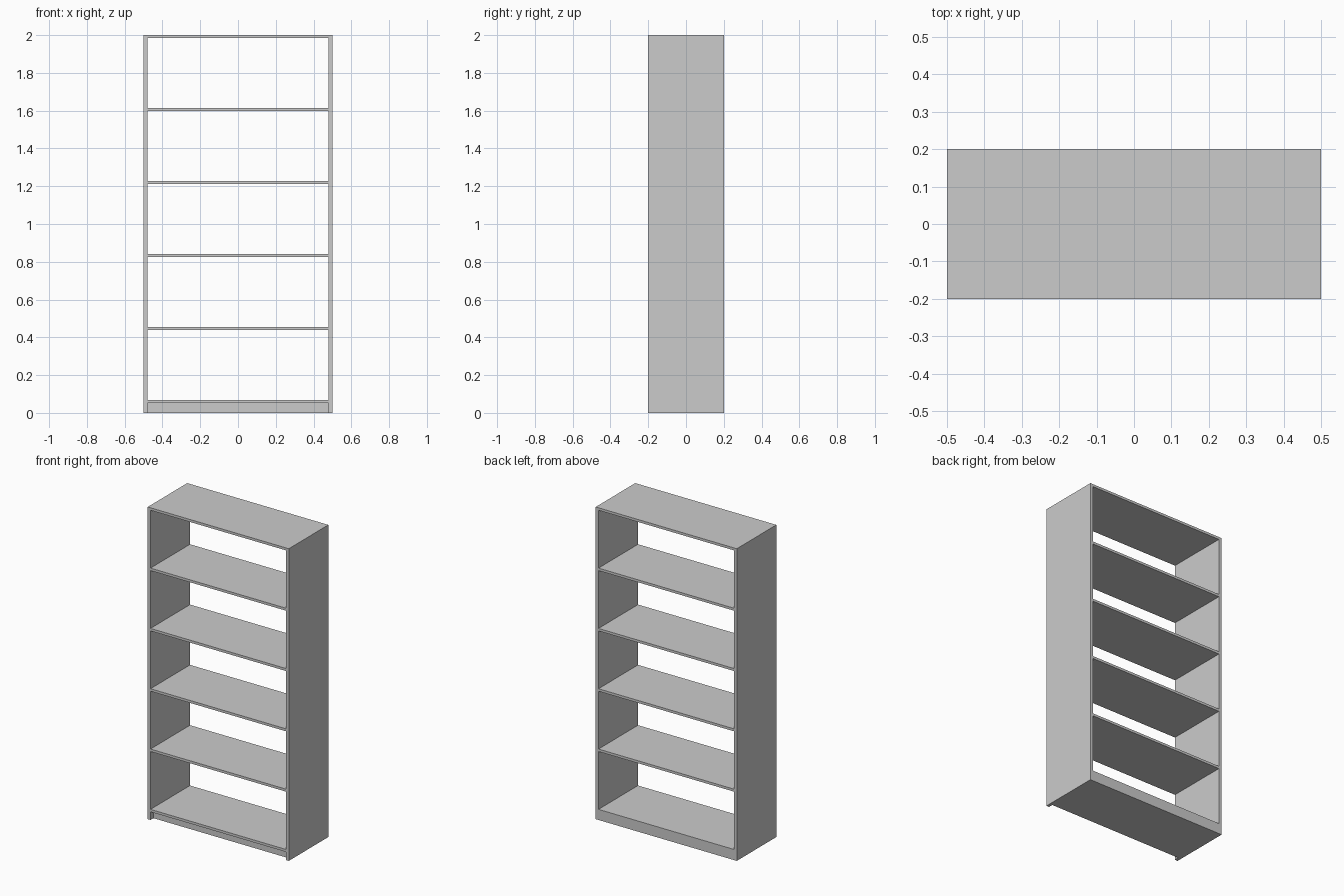
import bpy
import bmesh
from mathutils import Matrix, Vector

if "Cube" in bpy.data.objects:
    bpy.data.objects.remove(bpy.data.objects["Cube"])

W, D, H = 1.0, 0.4, 2.0      # overall size
SIDE, BOARD = 0.02, 0.016    # side panel and shelf thickness
PITCH = 0.3864               # distance between shelf tops
RECESS = 0.03                # toe kick depth


def add_box(bm, lo, hi):
    lo, hi = Vector(lo), Vector(hi)
    m = Matrix.Translation((lo + hi) / 2) @ Matrix.Diagonal((*(hi - lo), 1))
    bmesh.ops.create_cube(bm, size=1, matrix=m)


def make_object(name, boxes):
    bm = bmesh.new()
    for lo, hi in boxes:
        add_box(bm, lo, hi)
    mesh = bpy.data.meshes.new(name)
    bm.to_mesh(mesh)
    bm.free()
    ob = bpy.data.objects.new(name, mesh)
    bpy.context.collection.objects.link(ob)
    return ob


# Solid cabinet block
cabinet = make_object("bookcase", [((-W/2, -D/2, 0), (W/2, D/2, H))])

# Five open compartments, right through from front to back
inner = W/2 - SIDE
openings = []
for i in range(5):
    top = H - i * PITCH - BOARD
    bottom = H - (i + 1) * PITCH
    openings.append(((-inner, -D/2 - 0.1, bottom), (inner, D/2 + 0.1, top)))

# Recessed toe kick under the bottom shelf, front only
kick_top = H - 5 * PITCH - BOARD
openings.append(((-inner, -D/2 - 0.1, -0.1), (inner, -D/2 + RECESS, kick_top)))

cutter = make_object("opening_cutter", openings)
cutter.hide_render = True
cutter.display_type = 'WIRE'

cut = cabinet.modifiers.new("openings", 'BOOLEAN')
cut.operation = 'DIFFERENCE'
cut.solver = 'EXACT'
cut.object = cutter
